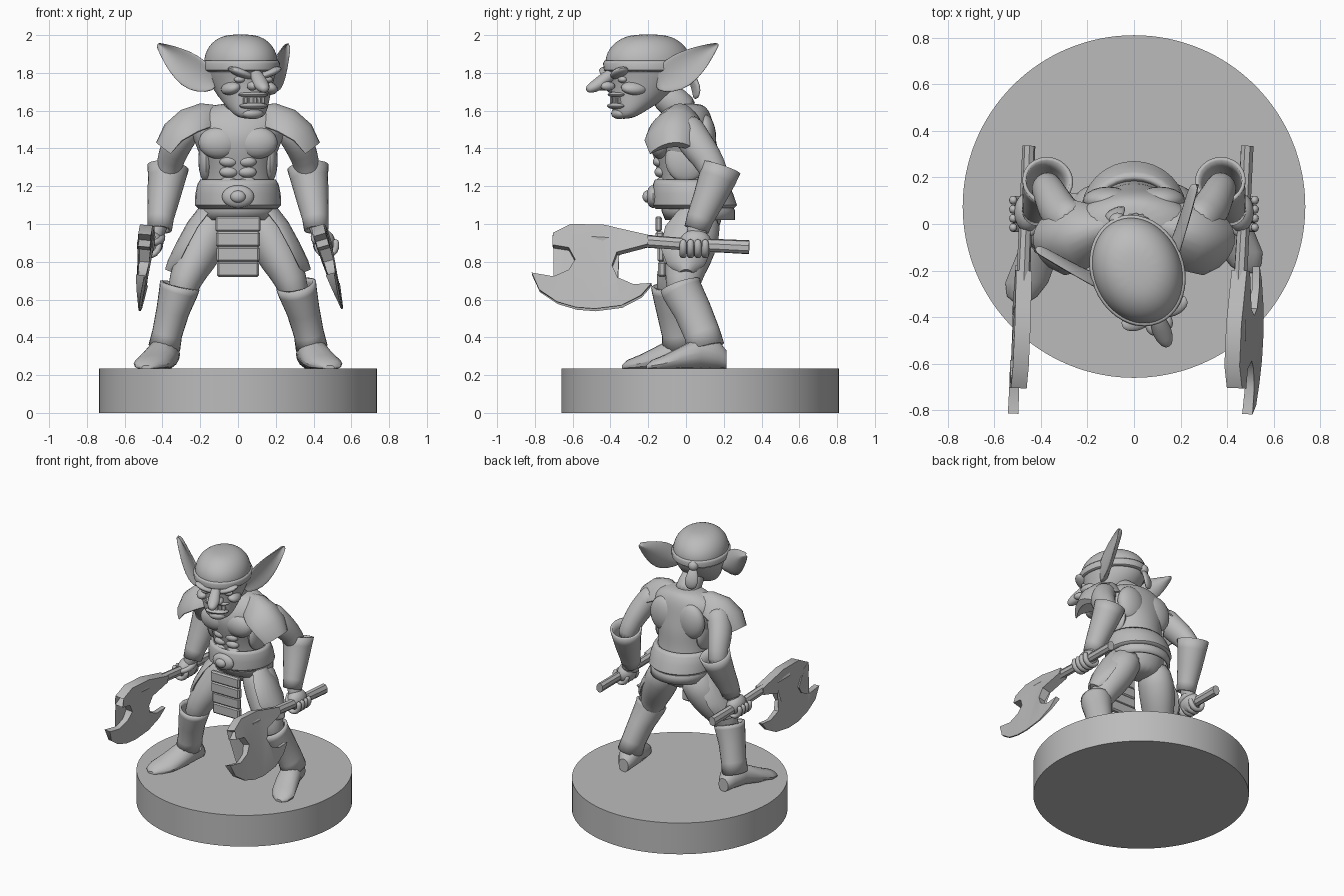
import bpy
import bmesh
from math import sin, cos, pi, radians
from mathutils import Matrix, Vector

if "Cube" in bpy.data.objects:
    bpy.data.objects.remove(bpy.data.objects["Cube"], do_unlink=True)

grey = bpy.data.materials.new("plain grey")
grey.use_nodes = True
grey.diffuse_color = (0.5, 0.5, 0.5, 1)
grey.node_tree.nodes["Principled BSDF"].inputs["Base Color"].default_value = grey.diffuse_color

FLOOR = 0.235
FRONT, UP, ACROSS = Vector((0, -1, 0)), Vector((0, 0, 1)), Vector((0, 1, 0))
HEAD = Matrix.Translation((0.015, -0.2, 0)) @ Matrix.Rotation(radians(22), 4, 'Z')
BODY = Matrix.Identity(4)


def make(name, bm, place=BODY, mirror=False, sub=0, shell=0):
    """Turn a bmesh into a finished, shaded object."""
    bmesh.ops.recalc_face_normals(bm, faces=bm.faces)
    mesh = bpy.data.meshes.new(name)
    bm.to_mesh(mesh)
    bm.free()
    mesh.materials.append(grey)
    obj = bpy.data.objects.new(name, mesh)
    bpy.context.scene.collection.objects.link(obj)
    obj.matrix_world = place
    if sub:
        mesh.polygons.foreach_set("use_smooth", [True] * len(mesh.polygons))
        obj.modifiers.new("Subdivision", 'SUBSURF').levels = sub
        obj.modifiers["Subdivision"].render_levels = sub
    else:
        bpy.ops.object.select_all(action='DESELECT')
        obj.select_set(True)
        bpy.context.view_layer.objects.active = obj
        bpy.ops.object.shade_smooth_by_angle(angle=radians(35))
    if shell:
        solid = obj.modifiers.new("Solidify", 'SOLIDIFY')
        solid.thickness = shell
    if mirror:
        obj.modifiers.new("Mirror", 'MIRROR')
    return obj


def loft(name, sections, ref=FRONT, axis=None, bend=0, sides=16, **finish):
    """Skin oval sections (x, y, z, side radius, up radius) along a path."""
    bm = bmesh.new()
    points = [Vector(s[:3]) for s in sections]
    rings = []
    for i, (x, y, z, across, height) in enumerate(sections):
        along = axis or points[min(i + 1, len(points) - 1)] - points[max(i - 1, 0)]
        along = along.normalized()
        up = (ref - along * ref.dot(along)).normalized()
        side = up.cross(along)
        ring = []
        for k in range(sides):
            a = 2 * pi * k / sides
            lift = height * sin(a) + bend * cos(a) ** 2
            co = points[i] + side * across * cos(a) + up * lift
            co.z = max(co.z, FLOOR)
            ring.append(bm.verts.new(co))
        rings.append(ring)
    for low, high in zip(rings, rings[1:]):
        for k in range(sides):
            n = (k + 1) % sides
            bm.faces.new((low[k], low[n], high[n], high[k]))
    if not finish.get("shell"):
        bm.faces.new(rings[0])
        bm.faces.new(rings[-1])
    return make(name, bm, **finish)


def blob(name, centre, size, turn=0, **finish):
    bm = bmesh.new()
    shape = Matrix.LocRotScale(centre, Matrix.Rotation(radians(turn), 3, 'Y'), size)
    bmesh.ops.create_uvsphere(bm, u_segments=20, v_segments=12, radius=1, matrix=shape)
    return make(name, bm, **finish)


def box(name, centre, size, bevel=0.01, **finish):
    bm = bmesh.new()
    bmesh.ops.create_cube(bm, size=1, matrix=Matrix.LocRotScale(centre, None, size))
    bmesh.ops.bevel(bm, geom=bm.edges[:], offset=bevel, segments=1, affect='EDGES')
    return make(name, bm, **finish)


def rings(table):
    """Upright rings given as (height, y centre, x radius, y radius)."""
    return [(0, y, z, rx, ry) for z, y, rx, ry in table]


# Round base
bm = bmesh.new()
bmesh.ops.create_cone(bm, cap_ends=True, segments=128, radius1=0.735, radius2=0.735,
                      depth=FLOOR, matrix=Matrix.Translation((0, 0.075, FLOOR / 2)))
make("round_base", bm)

# Torso and its muscles
loft("torso", rings([(.93, .06, .1, .09), (1, .06, .18, .13), (1.12, .04, .2, .17),
                     (1.24, .02, .185, .16), (1.36, 0, .2, .18), (1.46, -.02, .25, .18),
                     (1.55, -.01, .27, .155), (1.61, 0, .19, .12), (1.64, 0, .1, .08)]),
     axis=UP, sub=2)
blob("chest_muscle", (.1, -.135, 1.43), (.11, .06, .085), mirror=True)
blob("shoulder_blade", (.11, .1, 1.45), (.11, .06, .13), mirror=True)
blob("side_muscle", (.17, 0, 1.34), (.04, .11, .12), mirror=True)
for row in range(3):
    blob("belly_muscle", (.048, -.14 + .008 * row, 1.33 - .055 * row), (.05, .035, .03), mirror=True)
loft("neck", [(0, .01, 1.57, .1, .1), (.01, -.06, 1.64, .08, .085), (.015, -.15, 1.72, .08, .09)],
     sub=1)

# Belt, tunic hem and hanging front cloth
loft("belt", rings([(1.08, .045, .21, .205), (1.1, .045, .228, .225), (1.16, .035, .226, .215),
                    (1.21, .025, .215, .2), (1.235, .02, .2, .185)]),
     axis=UP, sides=32, shell=.03)
loft("tunic_hem", rings([(1.02, .075, .205, .185), (1.07, .065, .21, .195), (1.15, .04, .2, .18)]),
     axis=UP, sides=32, shell=.02)
blob("buckle_rim", (0, -.175, 1.145), (.085, .035, .06))
blob("buckle_stud", (0, -.205, 1.145), (.04, .025, .032))
for i in range(4):
    box("front_cloth_panel", (0, -.145 + .006 * i, 1.0 - .08 * i),
        (.24 - .006 * i, .035 + .008 * (i % 2), .082))

# Head, local to the turned head frame
loft("head", rings([(1.555, -.14, .065, .045), (1.6, -.11, .105, .09), (1.68, -.04, .14, .165),
                    (1.76, 0, .172, .21), (1.82, 0, .19, .232), (1.86, 0, .195, .242),
                    (1.92, 0, .182, .225), (1.975, 0, .14, .17), (2.005, 0, .07, .09)]),
     axis=UP, sub=2, place=HEAD)
loft("headband", rings([(1.805, 0, .185, .225), (1.815, 0, .197, .24), (1.85, 0, .2, .245),
                        (1.865, 0, .192, .238)]),
     axis=UP, sides=40, shell=.02, place=HEAD)
blob("headband_knot", (0, .235, 1.825), (.035, .03, .035), place=HEAD)
loft("headband_tail", [(0, .225, 1.82, .02, .015), (0, .26, 1.76, .045, .02),
                       (.01, .275, 1.7, .05, .018), (.01, .265, 1.66, .02, .01)],
     sub=1, place=HEAD)
loft("nose", [(0, -.18, 1.81, .03, .03), (0, -.24, 1.775, .036, .035),
              (0, -.29, 1.735, .045, .035), (0, -.335, 1.715, .03, .026),
              (0, -.352, 1.708, .012, .012)], sub=1, place=HEAD)
blob("nostril", (.035, -.245, 1.73), (.025, .04, .024), place=HEAD, mirror=True)
blob("brow", (.08, -.195, 1.8), (.075, .045, .022), turn=-20, place=HEAD, mirror=True)
blob("eye", (.078, -.178, 1.765), (.032, .024, .018), place=HEAD, mirror=True)
blob("cheek", (.105, -.12, 1.72), (.05, .075, .035), turn=20, place=HEAD, mirror=True)
blob("upper_lip", (0, -.175, 1.685), (.085, .045, .016), place=HEAD)
blob("lower_lip", (0, -.18, 1.625), (.08, .045, .018), place=HEAD)
blob("chin", (0, -.165, 1.585), (.06, .04, .03), place=HEAD)
for i in range(-2, 3):
    box("tooth", (.025 * i, -.19 + .005 * abs(i), 1.655), (.023, .03, .036), .004, place=HEAD)
loft("ear", [(.13, -.01, 1.735, .035, .03), (.185, .04, 1.77, .085, .022),
             (.235, .1, 1.81, .1, .018), (.29, .17, 1.87, .075, .015),
             (.335, .23, 1.925, .035, .012), (.362, .262, 1.955, .008, .006)],
     ref=Vector((.78, -.62, 0)), bend=.03, sub=1, place=HEAD, mirror=True)

# Shoulder pads, arms and bracers
loft("shoulder_pad", [(.12, -.01, 1.6, .075, .03), (.19, -.03, 1.6, .12, .04),
                      (.28, -.055, 1.565, .155, .045), (.36, -.06, 1.5, .16, .04),
                      (.415, -.055, 1.42, .13, .022)],
     ref=UP, bend=-.085, sides=24, mirror=True)
loft("upper_arm", [(.24, 0, 1.55, .08, .08), (.3, .02, 1.47, .085, .095), (.34, .08, 1.39, .08, .09),
                   (.365, .14, 1.31, .068, .075), (.385, .17, 1.2, .07, .075)],
     sub=1, mirror=True)
loft("bracer", [(.415, .055, .97, .065, .066), (.41, .075, 1.03, .07, .072),
                (.395, .12, 1.13, .085, .085), (.378, .165, 1.24, .1, .1),
                (.37, .185, 1.3, .11, .108)], sides=24, shell=.016, mirror=True)
loft("wrist", [(.4, .1, 1.1, .055, .055), (.425, .06, .98, .05, .055), (.45, .05, .9, .045, .06)],
     sub=1, mirror=True)

# Gripping hands
blob("hand", (.455, .05, .9), (.06, .085, .07), mirror=True)
for i in range(4):
    y = -.015 + .039 * i
    arc = [radians(40 - 48 * k) for k in range(6)]
    loft("finger", [(.47 + .056 * cos(a), y, .885 + .058 * sin(a), .019, .02) for a in arc],
         ref=ACROSS, sides=10, sub=1, mirror=True)
loft("thumb", [(.41, .09, .95, .022, .022), (.4, .03, .92, .024, .024), (.43, -.03, .9, .02, .02),
               (.46, -.05, .9, .012, .012)], ref=UP, sides=10, sub=1, mirror=True)

# Legs, boots, feet and hip plates; the right leg steps forward
for label, s, step in (("left", 1, 0), ("right", -1, -.13)):
    def leg(table):
        return [(s * x, y + step * reach, z, a, b) for x, y, z, a, b, reach in table]

    loft(label + "_thigh", leg([(.09, .07, 1.07, .1, .12, 0), (.16, .05, .94, .125, .135, 0),
                                (.225, .01, .81, .112, .125, .2), (.285, -.02, .7, .085, .095, .4),
                                (.31, -.01, .58, .075, .08, .5)]), sub=1)
    loft(label + "_boot", leg([(.39, .105, .345, .085, .1, 1), (.375, .085, .42, .08, .096, .9),
                               (.345, .035, .54, .088, .1, .7), (.315, -.02, .645, .104, .108, .4),
                               (.308, -.03, .675, .108, .11, .35)]), sides=24, shell=.018)
    loft(label + "_foot", leg([(.37, .215, .28, .04, .05, 1), (.375, .17, .31, .068, .075, 1),
                               (.39, .08, .32, .08, .09, 1), (.425, -.03, .285, .09, .065, 1),
                               (.46, -.12, .26, .092, .045, 1), (.48, -.18, .25, .065, .03, 1),
                               (.485, -.21, .24, .025, .012, 1)]), ref=UP, axis=FRONT)
    loft(label + "_hip_plate", leg([(.19, .02, 1.08, .07, .018, 0), (.25, .01, 1.0, .12, .02, 0),
                                    (.31, 0, .89, .135, .02, 0), (.355, 0, .8, .1, .018, 0),
                                    (.375, 0, .755, .04, .012, 0)]),
         ref=Vector((s, 0, .5)), bend=-.04, sides=20)

# Axes: outline of the head as (y, z), thinning toward the cutting edge
outline = [(-.2, .935), (-.35, .97), (-.43, .99), (-.61, .995), (-.705, .945), (-.65, .915),
           (-.705, .88), (-.62, .865), (-.585, .8), (-.62, .745), (-.7, .71), (-.815, .73),
           (-.775, .64), (-.68, .575), (-.58, .545), (-.48, .537), (-.34, .555), (-.235, .61),
           (-.18, .675), (-.275, .668), (-.36, .705), (-.39, .77), (-.365, .84), (-.2, .885)]
for label, x, tilt, yaw in (("left", .468, -16, -2), ("right", -.465, 5, -2.7)):
    place = (Matrix.Translation((x, 0, .9)) @ Matrix.Rotation(radians(yaw), 4, 'Z')
             @ Matrix.Rotation(radians(tilt), 4, 'Y') @ Matrix.Translation((0, 0, -.9)))
    bm = bmesh.new()
    sheets = []
    for sign in (-1, 1):
        sheets.append([bm.verts.new((sign * min(.034, .004 + max(0, z - .57) * .12), y, z))
                       for y, z in outline])
        bm.faces.new(sheets[-1])
    back, fore = sheets
    for k in range(len(outline)):
        n = (k + 1) % len(outline)
        bm.faces.new((back[k], back[n], fore[n], fore[k]))
    bmesh.ops.triangulate(bm, faces=[f for f in bm.faces if len(f.verts) > 4])
    make(label + "_axe_blade", bm, place=place)
    loft(label + "_axe_handle", [(0, .335, .877, .028, .037), (0, 0, .893, .028, .034),
                                 (0, -.25, .912, .03, .034), (0, -.5, .925, .036, .045)],
         ref=UP, sides=8, place=place)
